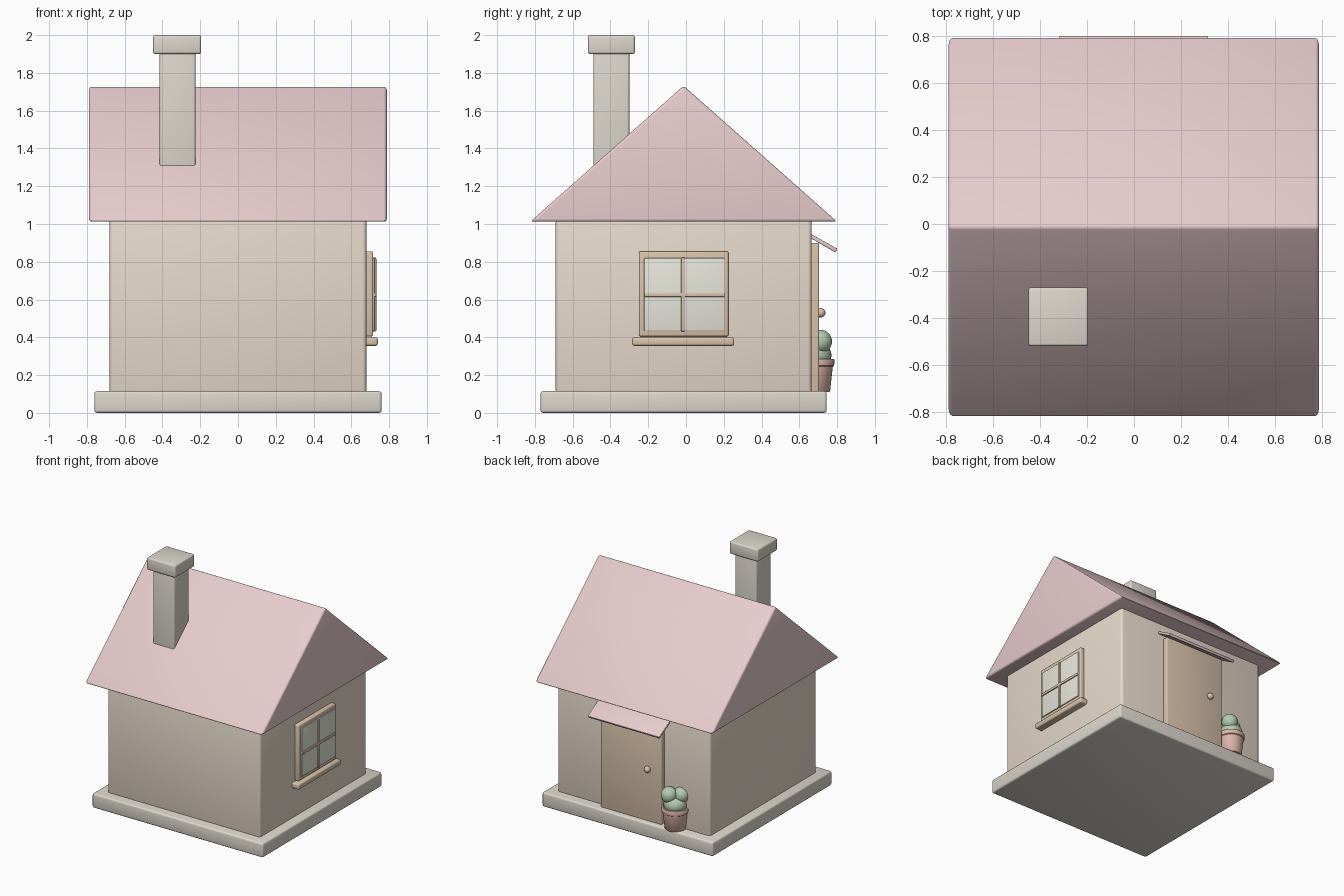
import bpy, bmesh, math

if "Cube" in bpy.data.objects:
    bpy.data.objects.remove(bpy.data.objects["Cube"])


def material(name, rgb):
    m = bpy.data.materials.new(name)
    m.diffuse_color = (*rgb, 1)
    m.use_nodes = True
    m.node_tree.nodes["Principled BSDF"].inputs["Base Color"].default_value = m.diffuse_color
    return m


PINK = material("pink", (0.80, 0.60, 0.61))
CREAM = material("cream", (0.80, 0.70, 0.60))
STONE = material("stone", (0.72, 0.68, 0.61))
WOOD = material("wood", (0.70, 0.55, 0.41))
GLASS = material("glass", (0.80, 0.80, 0.72))
CLAY = material("clay", (0.72, 0.47, 0.40))
GREEN = material("green", (0.46, 0.60, 0.44))


def finish(name, bm, mat, bevel=0.0, segments=3):
    bmesh.ops.recalc_face_normals(bm, faces=bm.faces)
    if bevel:
        bmesh.ops.bevel(bm, geom=bm.edges[:], offset=bevel, segments=segments,
                        profile=0.5, affect='EDGES', clamp_overlap=True)
    me = bpy.data.meshes.new(name)
    bm.to_mesh(me)
    bm.free()
    ob = bpy.data.objects.new(name, me)
    bpy.context.collection.objects.link(ob)
    me.materials.append(mat)
    bpy.ops.object.select_all(action='DESELECT')
    ob.select_set(True)
    bpy.context.view_layer.objects.active = ob
    bpy.ops.object.shade_smooth_by_angle(angle=math.radians(40))
    return ob


def prism(name, profile, x0, x1, mat, bevel):
    """Extrude a (y, z) profile along x."""
    bm = bmesh.new()
    a = [bm.verts.new((x0, y, z)) for y, z in profile]
    b = [bm.verts.new((x1, y, z)) for y, z in profile]
    n = len(profile)
    bm.faces.new(a)
    bm.faces.new(b[::-1])
    for i in range(n):
        j = (i + 1) % n
        bm.faces.new((a[i], a[j], b[j], b[i]))
    return finish(name, bm, mat, bevel)


def box(name, x, y, z, mat, bevel=0.008):
    profile = [(y[0], z[0]), (y[1], z[0]), (y[1], z[1]), (y[0], z[1])]
    return prism(name, profile, x[0], x[1], mat, bevel)


def ball(name, center, r, mat, squash=1.0):
    bm = bmesh.new()
    bmesh.ops.create_uvsphere(bm, u_segments=32, v_segments=16, radius=r)
    for v in bm.verts:
        v.co.z *= squash
    bmesh.ops.translate(bm, verts=bm.verts, vec=center)
    return finish(name, bm, mat)


def lathe(name, profile, center, mat, steps=32):
    """Spin an (r, z) profile around a vertical axis."""
    bm = bmesh.new()
    vs = [bm.verts.new((r, 0, z)) for r, z in profile]
    es = [bm.edges.new(p) for p in zip(vs, vs[1:])]
    bmesh.ops.spin(bm, geom=vs + es, cent=(0, 0, 0), axis=(0, 0, 1),
                   angle=2 * math.pi, steps=steps)
    bmesh.ops.remove_doubles(bm, verts=bm.verts, dist=1e-5)
    bmesh.ops.translate(bm, verts=bm.verts, vec=center)
    return finish(name, bm, mat)


# House body
box("base", (-0.76, 0.76), (-0.77, 0.745), (0, 0.115), STONE, 0.014)
box("walls", (-0.68, 0.68), (-0.69, 0.665), (0.10, 1.03), CREAM, 0.02)
prism("roof", [(-0.825, 1.012), (0.80, 1.012), (-0.0125, 1.732)],
      -0.79, 0.788, PINK, 0.016)

# Chimney
box("chimney", (-0.415, -0.225), (-0.49, -0.30), (1.15, 1.92), STONE, 0.012)
box("chimney_cap", (-0.45, -0.195), (-0.52, -0.27), (1.90, 2.0), STONE, 0.012)

# Window on the right wall
box("window_frame", (0.66, 0.716), (-0.25, 0.225), (0.405, 0.855), WOOD, 0.01)
box("window_glass", (0.67, 0.724), (-0.222, 0.205), (0.435, 0.82), GLASS, 0.004)
box("window_bar_vertical", (0.68, 0.732), (-0.026, -0.004), (0.432, 0.822), WOOD, 0.004)
box("window_bar_horizontal", (0.68, 0.732), (-0.222, 0.205), (0.614, 0.636), WOOD, 0.004)
box("window_sill", (0.66, 0.74), (-0.285, 0.255), (0.355, 0.40), WOOD, 0.012)

# Door and awning on the back wall
box("door", (-0.275, 0.265), (0.64, 0.705), (0.11, 0.90), WOOD, 0.008)
ball("door_knob", (-0.155, 0.713, 0.53), 0.025, WOOD)
prism("awning", [(0.64, 0.937), (0.79, 0.85), (0.802, 0.868), (0.652, 0.953)],
      -0.32, 0.316, PINK, 0.005)

# Potted cactus beside the door
px, py = -0.385, 0.683
lathe("pot", [(0, 0.11), (0.074, 0.11), (0.08, 0.116), (0.094, 0.245),
              (0.101, 0.25), (0.104, 0.28), (0.10, 0.286), (0.088, 0.286),
              (0.086, 0.268), (0, 0.268)], (px, py, 0), CLAY)
ball("cactus_body", (px, py, 0.305), 0.087, GREEN, 0.85)
for side, s in (("left", 1), ("right", -1)):
    ball("cactus_bud_" + side, (px + 0.036 * s, py + 0.028 * s, 0.378),
         0.062, GREEN)
